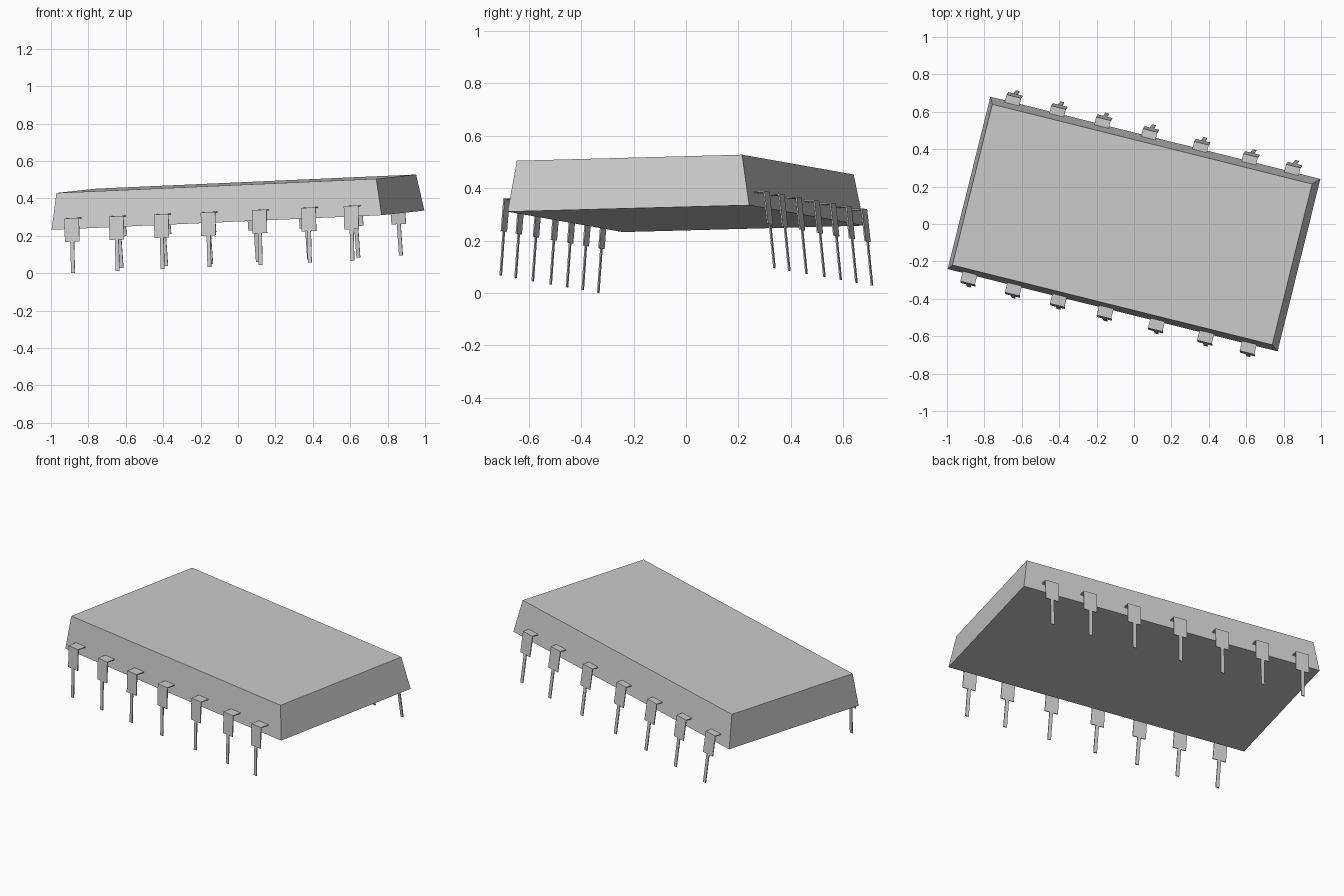
import bpy, bmesh
from mathutils import Matrix, Vector

cube = bpy.data.objects.get("Cube")
if cube:
    bpy.data.objects.remove(cube, do_unlink=True)

# One plain grey for everything
grey = bpy.data.materials.new("light grey")
grey.use_nodes = True
colour = (0.6, 0.6, 0.6, 1)
grey.diffuse_color = colour
grey.node_tree.nodes["Principled BSDF"].inputs["Base Color"].default_value = colour

# Tilted frame of the whole chip: length, depth and up axes
length_axis = Vector((1.765, -0.44, 0.078)).normalized()
up_axis = length_axis.cross(Vector((0.235, 0.92, 0.025))).normalized()
depth_axis = up_axis.cross(length_axis)
frame = Matrix((length_axis, depth_axis, up_axis)).transposed().to_4x4()
frame.translation = (0, 0, 0.2835)


def finish(name, bm):
    """Turn a bmesh in chip space into a flat-shaded object."""
    bmesh.ops.recalc_face_normals(bm, faces=bm.faces[:])
    mesh = bpy.data.meshes.new(name)
    bm.to_mesh(mesh)
    bm.free()
    mesh.materials.append(grey)
    obj = bpy.data.objects.new(name, mesh)
    bpy.context.collection.objects.link(obj)
    obj.matrix_world = frame
    return obj


def extrude_profile(bm, profile, u, width, side):
    """Extrude a (depth, height) outline along the chip length."""
    verts = [bm.verts.new((u - width / 2, side * d - 0.006, h)) for d, h in profile]
    face = bm.faces.new(verts)
    new = bmesh.ops.extrude_face_region(bm, geom=[face])["geom"]
    moved = [g for g in new if isinstance(g, bmesh.types.BMVert)]
    bmesh.ops.translate(bm, verts=moved, vec=(width, 0, 0))


# Body: block with four sides leaning inwards
bm = bmesh.new()
bmesh.ops.create_cube(bm, size=1)
for v in bm.verts:
    top = v.co.z > 0
    half_u, half_v = (0.882, 0.443) if top else (0.91, 0.475)
    v.co = (half_u * (1 if v.co.x > 0 else -1),
            half_v * (1 if v.co.y > 0 else -1),
            0.195 if top else 0)
finish("chip_body", bm)

# Pins: bent shoulder plate with a narrow lead, splayed slightly outwards
SHOULDER = [(0.445, 0.058), (0.514, 0.058), (0.526, -0.067),
            (0.521, -0.067), (0.509, 0.053), (0.445, 0.053)]
LEAD = [(0.521, -0.064), (0.526, -0.064), (0.541, -0.2355), (0.536, -0.2355)]
POSITIONS = [-0.786, -0.54, -0.292, -0.034, 0.249, 0.52, 0.755]

for side, label in ((-1, "front"), (1, "back")):
    for i, u in enumerate(POSITIONS, 1):
        bm = bmesh.new()
        extrude_profile(bm, SHOULDER, u, 0.08, side)
        extrude_profile(bm, LEAD, u, 0.021, side)
        finish(f"{label}_pin_{i}", bm)
